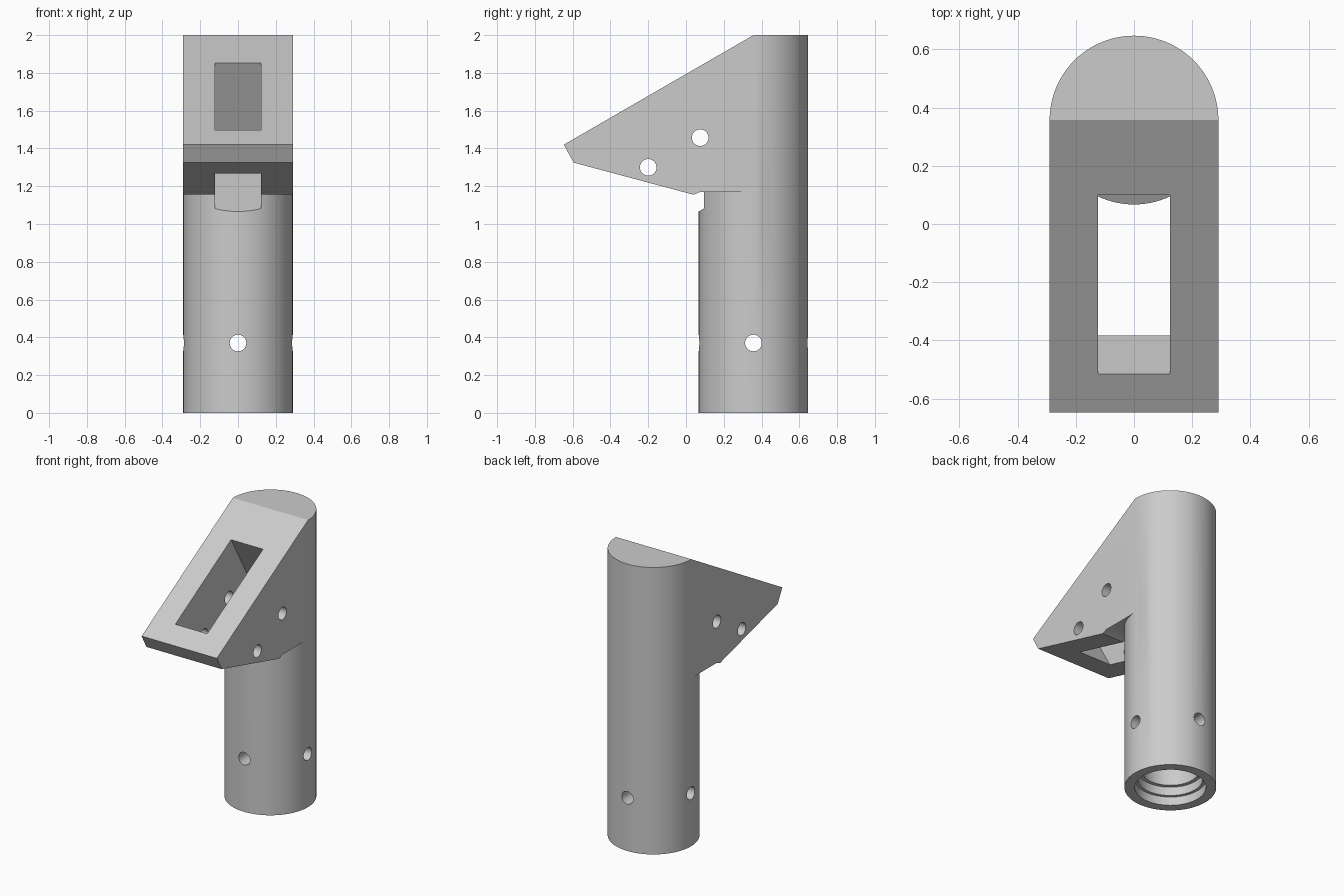
import bpy, bmesh, math
from mathutils import Vector

old = bpy.data.objects.get("Cube")
if old:
    bpy.data.objects.remove(old, do_unlink=True)

R, CY, HEAD_Z, TOP = 0.29, 0.357, 1.17, 2.0
SLOPE = math.radians(30)

grey = bpy.data.materials.new("plain_grey")
grey.use_nodes = True
grey.diffuse_color = (0.6, 0.6, 0.6, 1)
grey.node_tree.nodes["Principled BSDF"].inputs["Base Color"].default_value = grey.diffuse_color


def prism(name, outline, offset):
    """Closed solid: a planar outline swept along an offset."""
    bm = bmesh.new()
    face = bm.faces.new([bm.verts.new(p) for p in outline])
    swept = bmesh.ops.extrude_face_region(bm, geom=[face])["geom"]
    verts = [g for g in swept if isinstance(g, bmesh.types.BMVert)]
    bmesh.ops.translate(bm, verts=verts, vec=offset)
    bmesh.ops.recalc_face_normals(bm, faces=bm.faces)
    mesh = bpy.data.meshes.new(name)
    bm.to_mesh(mesh)
    bm.free()
    mesh.materials.append(grey)
    obj = bpy.data.objects.new(name, mesh)
    bpy.context.collection.objects.link(obj)
    return obj


def rod(name, centre, axis, radius, length, sides):
    """Round bar starting at centre and running along axis."""
    axis = Vector(axis)
    u = axis.orthogonal().normalized()
    v = axis.cross(u)
    angles = [math.tau * i / sides for i in range(sides)]
    ring = [Vector(centre) + radius * (math.cos(a) * u + math.sin(a) * v) for a in angles]
    return prism(name, ring, axis * length)


def combine(target, tool, operation):
    mod = target.modifiers.new("combine", 'BOOLEAN')
    mod.operation, mod.object, mod.solver = operation, tool, 'EXACT'
    bpy.context.view_layer.objects.active = target
    bpy.ops.object.modifier_apply(modifier=mod.name)
    bpy.data.objects.remove(tool, do_unlink=True)


# Angled head: rounded-back block trimmed to the side profile
arc = [math.pi * i / 48 for i in range(49)]
plan = [(R * math.cos(a), CY + R * math.sin(a), 1) for a in arc]
plan += [(-R, -0.8, 1), (R, -0.8, 1)]
body = prism("angled_tube_bracket", plan, (0, 0, 1.2))
side = [(0.8, HEAD_Z), (0.8, TOP), (CY, TOP), (-0.647, 1.42),
        (-0.595, 1.325), (0.04, 1.155), (0.075, HEAD_Z)]
trim = prism("head_profile", [(-0.5, y, z) for y, z in side], (1, 0, 0))
combine(body, trim, 'INTERSECT')

# Round post under the head
post = rod("post", (0, CY, 0), (0, 0, 1), R, HEAD_Z, 96)
combine(body, post, 'UNION')

# Rectangular pocket, square to the sloped face
along = Vector((0, math.cos(SLOPE), math.sin(SLOPE)))
inward = Vector((0, math.sin(SLOPE), -math.cos(SLOPE)))
start = Vector((-0.123, -0.515, 1.497))
low, high = start - inward * 0.1, start + along * 0.709 - inward * 0.1
pocket = prism("pocket", [low, high, high + inward * 0.764, low + inward * 0.764], (0.246, 0, 0))
combine(body, pocket, 'DIFFERENCE')

# Stepped bore in the foot
for radius, depth in ((0.225, 0.06), (0.205, 0.12), (0.18, 0.75)):
    bore = rod("bore", (0, CY, -0.1), (0, 0, 1), radius, depth + 0.1, 64)
    combine(body, bore, 'DIFFERENCE')

# Cross holes through the head and the foot
for y, z in ((-0.2, 1.3), (0.075, 1.457), (CY, 0.37)):
    combine(body, rod("side_hole", (-0.5, y, z), (1, 0, 0), 0.044, 1, 32), 'DIFFERENCE')
combine(body, rod("front_hole", (0, -0.3, 0.37), (0, 1, 0), 0.044, 1.2, 32), 'DIFFERENCE')

# Smooth round walls, crisp edges
bpy.ops.object.select_all(action='DESELECT')
body.select_set(True)
bpy.context.view_layer.objects.active = body
bpy.ops.object.shade_smooth_by_angle(angle=math.radians(25))
